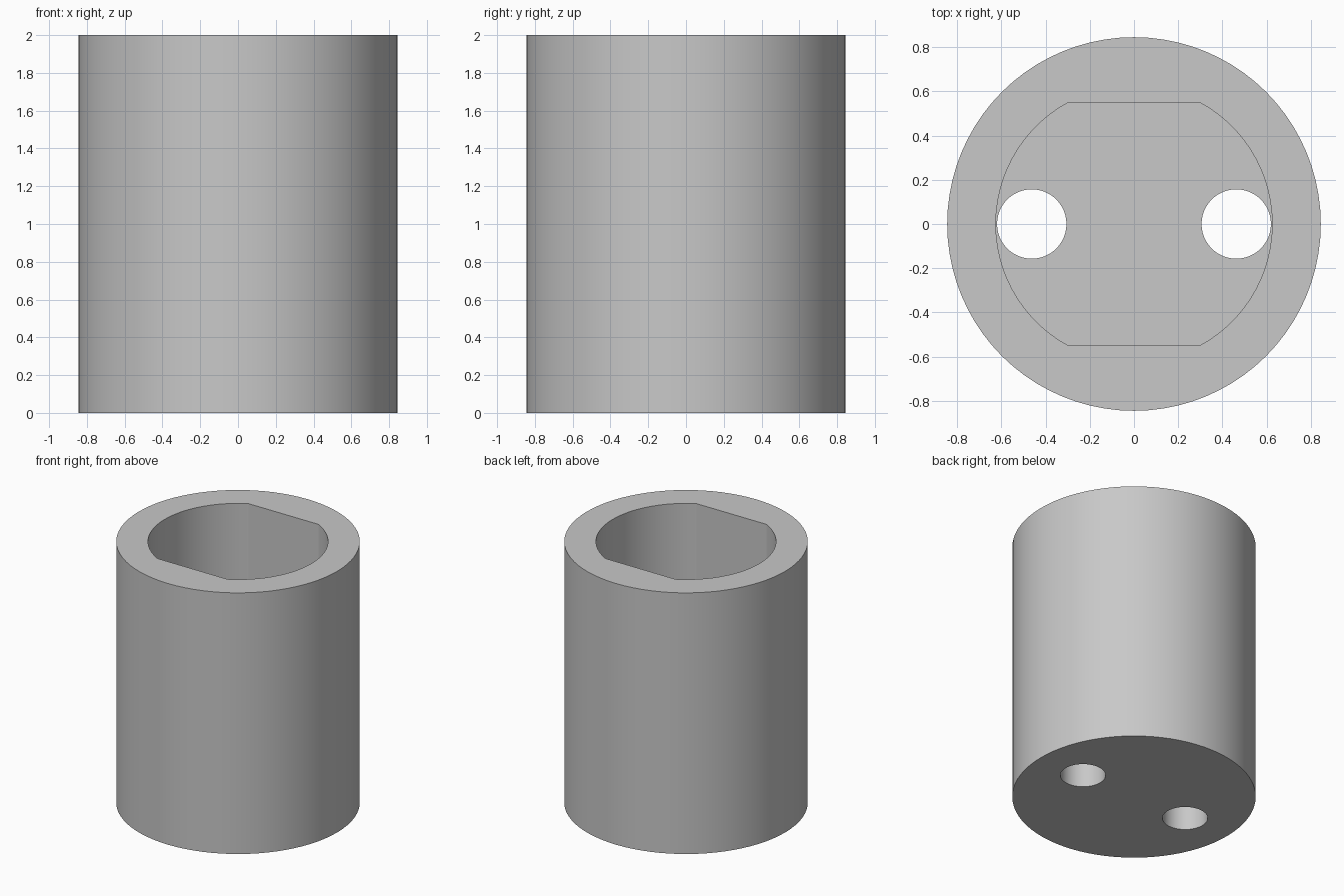
import bpy
import bmesh
from math import asin, cos, sin, pi

default = bpy.data.objects.get("Cube")
if default:
    bpy.data.objects.remove(default, do_unlink=True)

HEIGHT = 2.0
OUTER_R = 0.845
BORE_R = 0.625
FLAT_Y = 0.55
FLOOR_Z = 0.25
HOLE_R = 0.157
HOLE_X = 0.4625

grey = bpy.data.materials.new("plain_grey")
grey.use_nodes = True
colour = (0.58, 0.58, 0.58, 1)
grey.diffuse_color = colour
grey.node_tree.nodes["Principled BSDF"].inputs["Base Color"].default_value = colour


def arc(radius, start, end, steps, cx=0.0):
    """Points along an arc, both ends included."""
    angles = [start + (end - start) * i / steps for i in range(steps + 1)]
    return [(cx + radius * cos(a), radius * sin(a)) for a in angles]


def circle(radius, sides, cx=0.0):
    return arc(radius, 0, 2 * pi, sides, cx)[:-1]


def prism(name, outline, z0, z1):
    """Extrude a closed outline from z0 up to z1."""
    bm = bmesh.new()
    base = bm.faces.new([bm.verts.new((x, y, z0)) for x, y in outline])
    top = bmesh.ops.extrude_face_region(bm, geom=[base])["geom"]
    for v in top:
        if isinstance(v, bmesh.types.BMVert):
            v.co.z = z1
    bmesh.ops.recalc_face_normals(bm, faces=bm.faces)
    mesh = bpy.data.meshes.new(name)
    bm.to_mesh(mesh)
    bm.free()
    mesh.materials.append(grey)
    obj = bpy.data.objects.new(name, mesh)
    bpy.context.collection.objects.link(obj)
    return obj


# Outer cylinder
body = prism("sleeve_body", circle(OUTER_R, 80), 0, HEIGHT)

# Bore with two flats, open at the top, and two round holes through the floor
a = asin(FLAT_Y / BORE_R)
bore_outline = arc(BORE_R, -a, a, 26) + arc(BORE_R, pi - a, pi + a, 26)
cutters = [prism("bore_cutter", bore_outline, FLOOR_Z, HEIGHT + 0.1)]
for side, label in ((1, "left"), (-1, "right")):
    cutters.append(prism(label + "_hole_cutter", circle(HOLE_R, 48, side * HOLE_X),
                         -0.1, FLOOR_Z + 0.1))

# Cut the openings, then drop the cutters
bpy.context.view_layer.objects.active = body
for cutter in cutters:
    cutter.hide_render = True
    mod = body.modifiers.new(cutter.name, "BOOLEAN")
    mod.operation = "DIFFERENCE"
    mod.solver = "EXACT"
    mod.object = cutter
    bpy.ops.object.modifier_apply(modifier=mod.name)
for cutter in cutters:
    bpy.data.objects.remove(cutter, do_unlink=True)

# Smooth the round walls and keep the rims sharp
body.select_set(True)
bpy.ops.object.shade_smooth_by_angle(angle=pi / 6)
